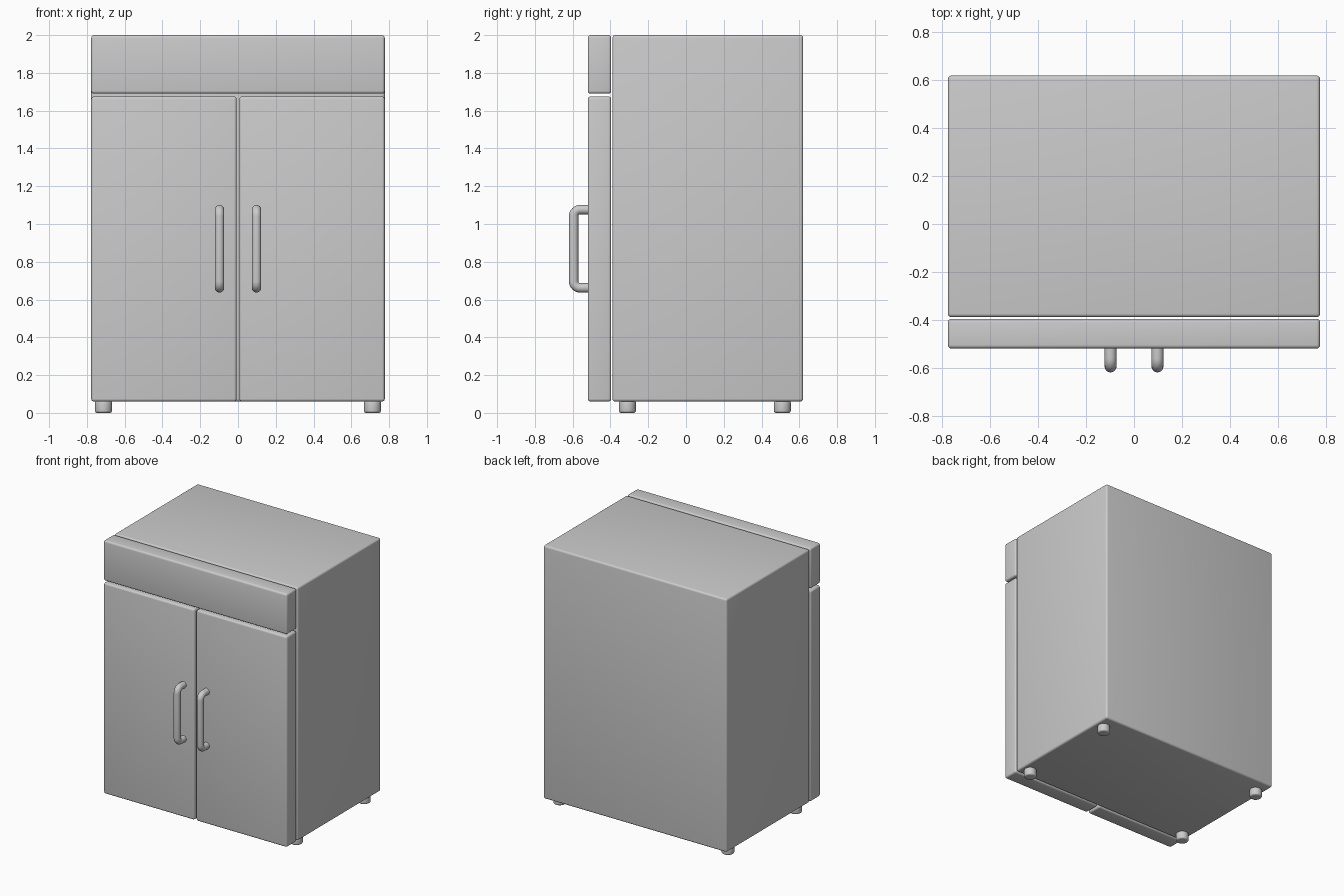
import bpy, math
from mathutils import Vector

if "Cube" in bpy.data.objects:
    bpy.data.objects.remove(bpy.data.objects["Cube"])


def finish(obj):
    bpy.ops.object.select_all(action='DESELECT')
    obj.select_set(True)
    bpy.context.view_layer.objects.active = obj
    bpy.ops.object.shade_smooth_by_angle(angle=math.radians(35))


def rounded(obj, width, segments=4):
    mod = obj.modifiers.new("Rounded edges", 'BEVEL')
    mod.width = width
    mod.segments = segments
    mod.limit_method = 'ANGLE'
    mod.angle_limit = math.radians(40)
    bpy.context.view_layer.objects.active = obj
    bpy.ops.object.modifier_apply(modifier=mod.name)
    finish(obj)


def box(name, lo, hi, bevel=0.015):
    lo, hi = Vector(lo), Vector(hi)
    bpy.ops.mesh.primitive_cube_add(size=1, location=(lo + hi) / 2)
    obj = bpy.context.object
    obj.name = name
    obj.scale = hi - lo
    bpy.ops.object.transform_apply(location=False, rotation=False, scale=True)
    rounded(obj, bevel)
    return obj


def foot(name, x, y):
    bpy.ops.mesh.primitive_cylinder_add(vertices=32, radius=0.045, depth=0.064,
                                        location=(x, y, 0.032))
    obj = bpy.context.object
    obj.name = name
    rounded(obj, 0.012)


def handle(name, x):
    r, wall, front, low, high = 0.035, -0.51, -0.595, 0.662, 1.076
    # Bracket path with rounded corners
    path = [(wall, low)]
    for cz, start in ((low + r, 270), (high - r, 180)):
        for i in range(9):
            a = math.radians(start - 90 * i / 8)
            path.append((front + r + r * math.cos(a), cz + r * math.sin(a)))
    path.append((wall, high))
    curve = bpy.data.curves.new(name, 'CURVE')
    curve.dimensions = '3D'
    curve.bevel_depth = 0.025
    curve.bevel_resolution = 6
    curve.use_fill_caps = True
    spline = curve.splines.new('POLY')
    spline.points.add(len(path) - 1)
    for p, (y, z) in zip(spline.points, path):
        p.co = (x, y, z, 1)
    obj = bpy.data.objects.new(name, curve)
    bpy.context.collection.objects.link(obj)
    bpy.ops.object.select_all(action='DESELECT')
    obj.select_set(True)
    bpy.context.view_layer.objects.active = obj
    bpy.ops.object.convert(target='MESH')
    finish(bpy.context.object)


W = 0.777
# Cabinet and upper fascia
box("cabinet_body", (-W, -0.389, 0.06), (W, 0.62, 2.0))
box("top_panel", (-W, -0.52, 1.69), (W, -0.396, 2.0))

# Doors, handles and feet on each side
for side, s in (("left", -1), ("right", 1)):
    x0, x1 = sorted((s * 0.007, s * W))
    box(side + "_door", (x0, -0.52, 0.06), (x1, -0.396, 1.675))
    handle(side + "_handle", s * 0.098)
    foot(side + "_front_foot", s * 0.712, -0.31)
    foot(side + "_back_foot", s * 0.712, 0.51)
